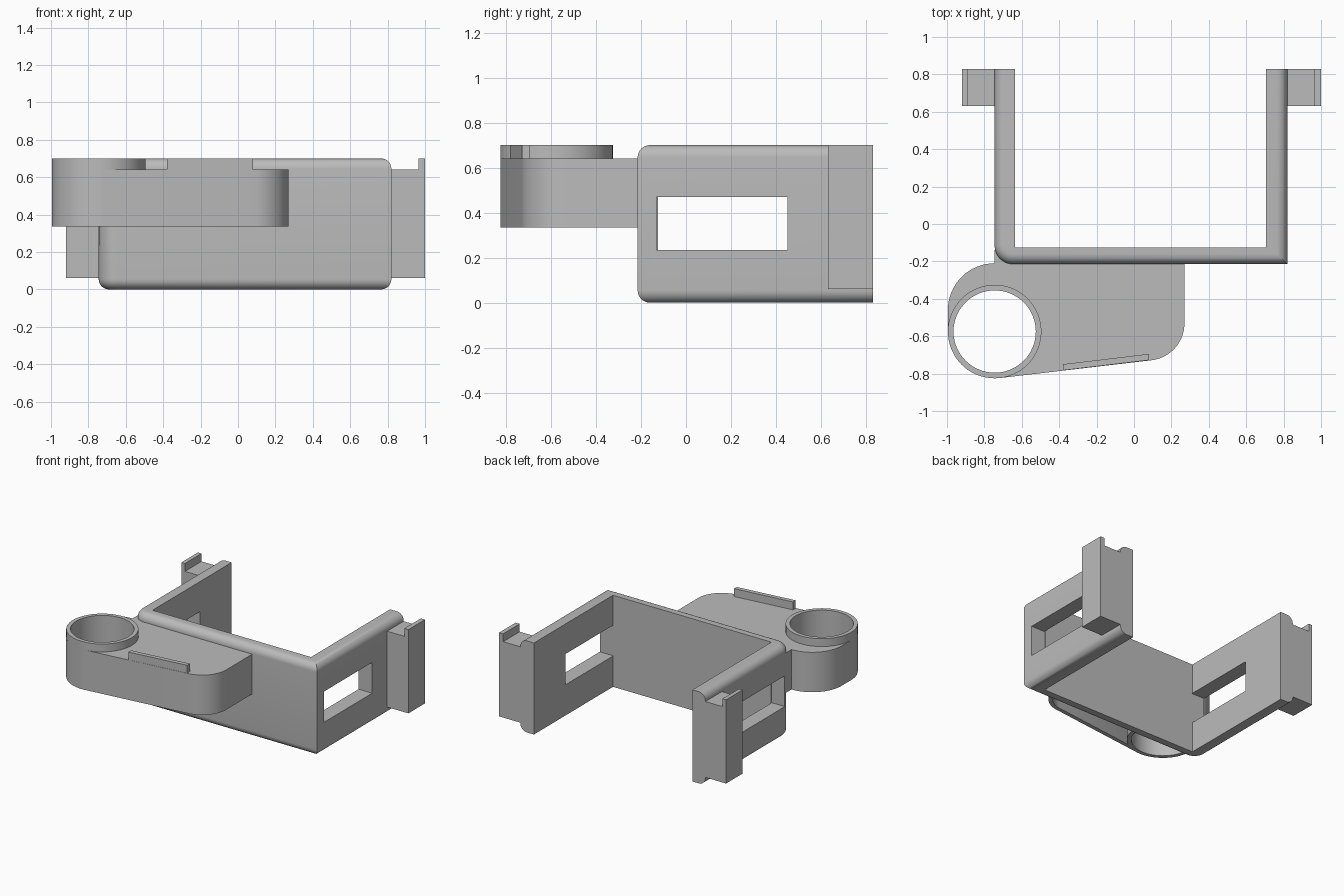
import bpy, bmesh
from math import sin, cos, atan, radians, pi

if "Cube" in bpy.data.objects:
    bpy.data.objects.remove(bpy.data.objects["Cube"])

GREY = bpy.data.materials.new("light_grey")
GREY.use_nodes = True
GREY.diffuse_color = (0.5, 0.5, 0.5, 1)
GREY.node_tree.nodes["Principled BSDF"].inputs["Base Color"].default_value = (0.5, 0.5, 0.5, 1)

HEIGHT = 0.70
FRONT, BACK = -0.215, 0.83
LEDGE = 0.64          # top of the arm and of the clip bodies
ARM_BOTTOM = 0.335
RING = (-0.745, -0.575)
RING_R, WALL = 0.25, 0.03
SLOPE = atan(0.12)    # slant of the arm's front edge


def arc(centre, r, a0, a1, n=16):
    return [(centre[0] + r * cos(a0 + (a1 - a0) * i / n),
             centre[1] + r * sin(a0 + (a1 - a0) * i / n)) for i in range(n + 1)]


def prism(name, pts, z0, z1, round_count=0, radius=0.055):
    """Extrude an outline upward; round the top and bottom of its first edges."""
    bm = bmesh.new()
    low = [bm.verts.new((x, y, z0)) for x, y in pts]
    high = [bm.verts.new((x, y, z1)) for x, y in pts]
    n = len(pts)
    bm.faces.new(low[::-1])
    bm.faces.new(high)
    for i in range(n):
        j = (i + 1) % n
        bm.faces.new((low[i], low[j], high[j], high[i]))
    bmesh.ops.recalc_face_normals(bm, faces=bm.faces)
    if round_count:
        edges = [bm.edges.get((row[i], row[i + 1]))
                 for row in (low, high) for i in range(round_count - 1)]
        bmesh.ops.bevel(bm, geom=edges, offset=radius, segments=8, profile=0.5,
                        affect='EDGES', clamp_overlap=False)
    mesh = bpy.data.meshes.new(name)
    bm.to_mesh(mesh)
    bm.free()
    mesh.materials.append(GREY)
    obj = bpy.data.objects.new(name, mesh)
    bpy.context.collection.objects.link(obj)
    return obj


def box(name, x0, x1, y0, y1, z0, z1):
    return prism(name, [(x0, y0), (x1, y0), (x1, y1), (x0, y1)], z0, z1)


def activate(obj):
    bpy.ops.object.select_all(action='DESELECT')
    obj.select_set(True)
    bpy.context.view_layer.objects.active = obj


def cut(obj, cutter):
    cutter.hide_render = True
    mod = obj.modifiers.new("cut", 'BOOLEAN')
    mod.operation = 'DIFFERENCE'
    mod.solver = 'EXACT'
    mod.object = cutter
    activate(obj)
    bpy.ops.object.modifier_apply(modifier=mod.name)
    bpy.data.objects.remove(cutter)


def smooth(obj):
    activate(obj)
    bpy.ops.object.shade_smooth_by_angle(angle=radians(30))


# U-shaped frame with rounded outer edges
outer = [(-0.745, BACK)] + arc((-0.645, FRONT + 0.1), 0.1, pi, 1.5 * pi)
outer += [(0.82, FRONT), (0.82, BACK)]
inner = [(0.705, BACK), (0.705, -0.125), (-0.635, -0.125), (-0.635, BACK)]
frame = prism("frame", outer + inner, 0, HEIGHT, len(outer))

# Side windows
for x0, x1 in ((-0.9, -0.63), (0.7, 0.95)):
    cut(frame, box("window_cutter", x0, x1, -0.13, 0.45, 0.235, 0.47))
smooth(frame)

# Rear clips with an upright lip on the outside
for side, wall, edge, lip in (("right", -0.70, -0.92, -0.89), ("left", 0.77, 1.0, 0.965)):
    pts = [(wall, 0.06), (edge, 0.06), (edge, HEIGHT), (lip, HEIGHT), (lip, LEDGE), (wall, LEDGE)]
    clip = prism(side + "_clip", pts, -BACK, -0.63)
    # Stand the profile upright: its height becomes z, its extrusion becomes y
    for v in clip.data.vertices:
        x, y, z = v.co
        v.co = (x, -z, y)


# Arm: a hollow shell, open underneath
def arm_outline(inset, back):
    r = RING_R - inset
    pts = arc((RING[0], -0.46), r, pi / 2, pi)
    pts += arc(RING, r, pi, 1.5 * pi + SLOPE)
    pts += arc((0.07, -0.53), 0.2 - inset, 1.5 * pi + SLOPE, 2 * pi)
    return pts + [(0.27 - inset, back), (RING[0] + inset, back)]


arm = prism("arm", arm_outline(0, -0.14), ARM_BOTTOM, LEDGE)
cut(arm, prism("cavity_cutter", arm_outline(WALL, FRONT), ARM_BOTTOM - 0.1, LEDGE - 0.04))
cut(arm, prism("hole_cutter", arc(RING, RING_R - WALL / 2, 0, 2 * pi, 64)[:-1], 0.1, 0.9))
smooth(arm)

# Ring collar running through the arm
collar = prism("ring_collar", arc(RING, RING_R, 0, 2 * pi, 64)[:-1], ARM_BOTTOM, HEIGHT)
cut(collar, prism("bore_cutter", arc(RING, RING_R - WALL, 0, 2 * pi, 64)[:-1], 0.1, 0.9))
smooth(collar)

# Raised lip along the slanted front edge of the arm
ends = [(x, -0.823 + 0.12 * (x + 0.715)) for x in (-0.38, 0.08)]
prism("arm_lip", ends + [(x, y + 0.033) for x, y in ends[::-1]], LEDGE - 0.02, HEIGHT)
